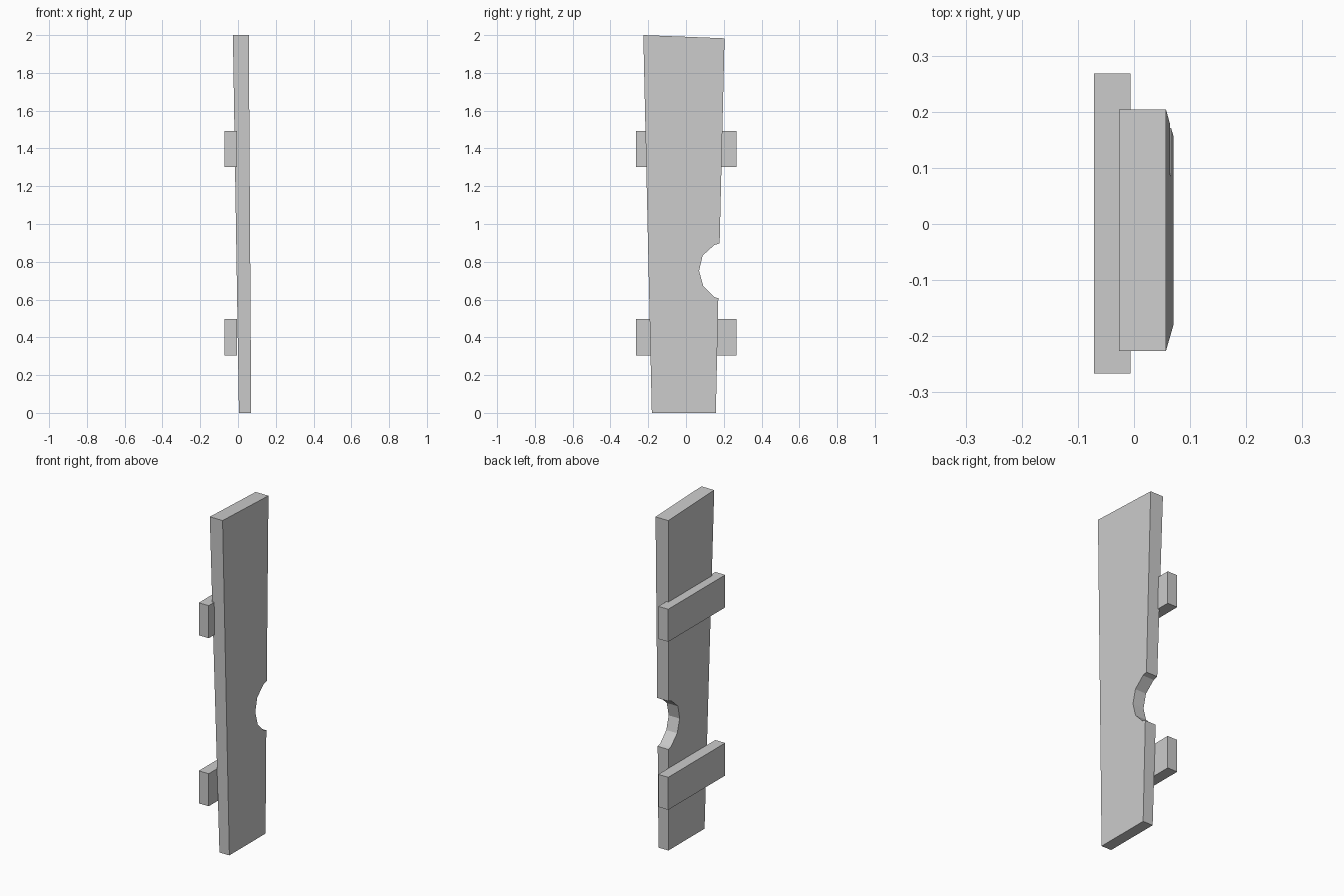
import bpy, bmesh

if "Cube" in bpy.data.objects:
    bpy.data.objects.remove(bpy.data.objects["Cube"])


def add_object(name, bm):
    bmesh.ops.recalc_face_normals(bm, faces=bm.faces)
    mesh = bpy.data.meshes.new(name)
    bm.to_mesh(mesh)
    bm.free()
    obj = bpy.data.objects.new(name, mesh)
    bpy.context.collection.objects.link(obj)
    return obj


def lerp(a, b, t):
    return a + (b - a) * t


# Tapered, slightly leaning plank with a faceted bite in one edge (y, z outline)
outline = [(-0.181, 0), (0.158, 0),
           (0.171, 0.607), (0.148, 0.614), (0.091, 0.673), (0.069, 0.752),
           (0.088, 0.833), (0.150, 0.889), (0.178, 0.897),
           (0.204, 1.983), (-0.226, 2.0)]
bm = bmesh.new()
back = [bm.verts.new((lerp(0.005, -0.027, z / 2), y, z)) for y, z in outline]
face = [bm.verts.new((lerp(0.070, 0.057, z / 2), y, z)) for y, z in outline]
bm.faces.new(back)
bm.faces.new(face)
for i in range(len(outline)):
    j = (i + 1) % len(outline)
    bm.faces.new((back[i], back[j], face[j], face[i]))
add_object("plank", bm)

# Two cross rails behind the plank
for name, z in (("lower_rail", 0.40), ("upper_rail", 1.397)):
    bm = bmesh.new()
    bmesh.ops.create_cube(bm, size=1)
    bmesh.ops.scale(bm, vec=(0.065, 0.534, 0.193), verts=bm.verts)
    obj = add_object(name, bm)
    obj.location = (-0.0385, 0.001, z)
